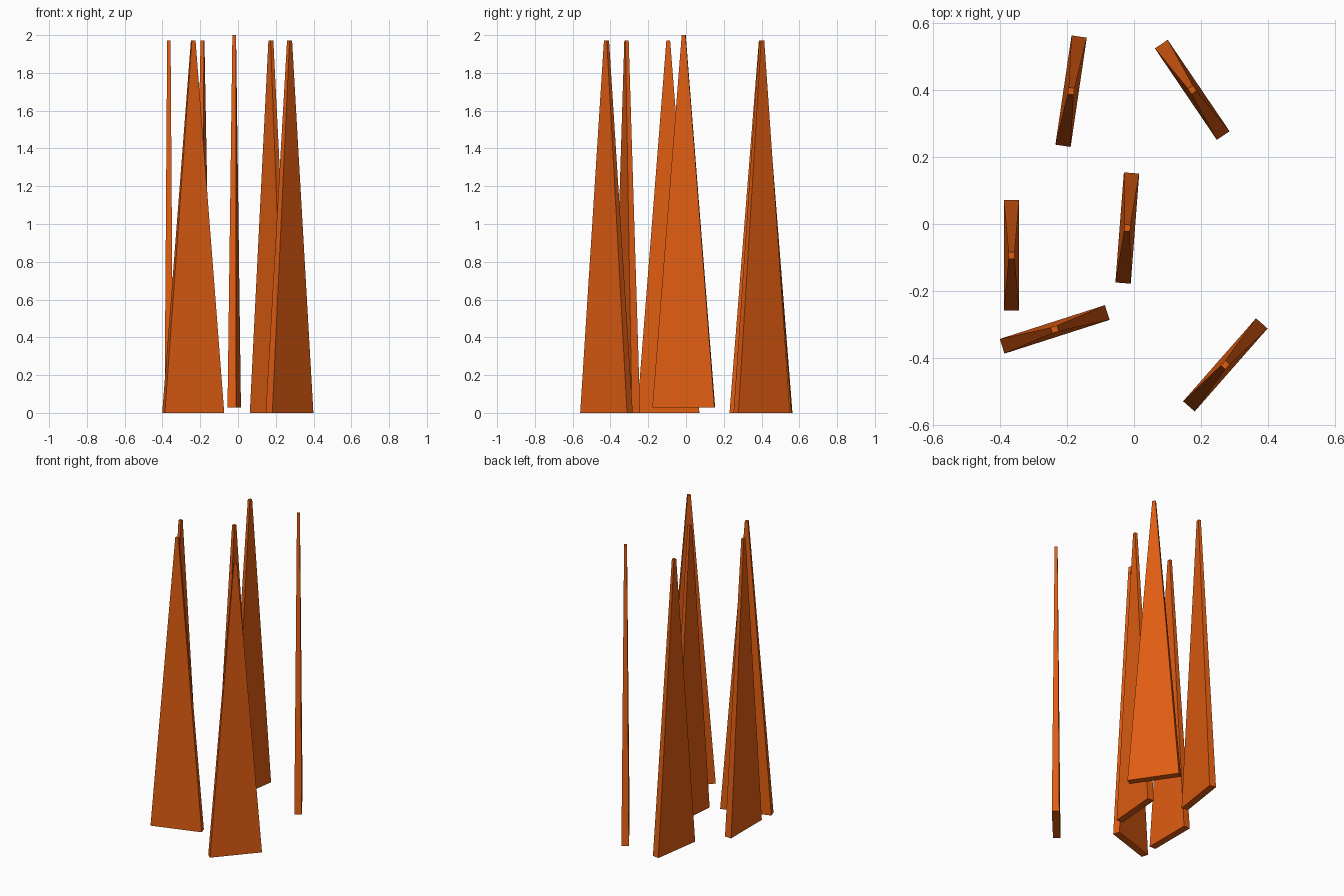
import bpy, bmesh
from math import radians

if "Cube" in bpy.data.objects:
    bpy.data.objects.remove(bpy.data.objects["Cube"])

# Shared orange material
orange = bpy.data.materials.new("orange")
orange.diffuse_color = (0.75, 0.11, 0.006, 1)
orange.use_nodes = True
orange.node_tree.nodes["Principled BSDF"].inputs["Base Color"].default_value = orange.diffuse_color

BASE = (0.33, 0.046)   # length, thickness at the foot
TIP = (0.02, 0.018)    # length, thickness at the top
HEIGHT = 1.972


def blade_mesh():
    """Flat tapering blade: a cube squeezed towards its top."""
    mesh = bpy.data.meshes.new("blade")
    bm = bmesh.new()
    bmesh.ops.create_cube(bm, size=1)
    for v in bm.verts:
        size = TIP if v.co.z > 0 else BASE
        v.co.x *= size[0]
        v.co.y *= size[1]
        v.co.z = (v.co.z + 0.5) * HEIGHT
    bm.to_mesh(mesh)
    bm.free()
    mesh.materials.append(orange)
    return mesh


# Blades: name, x, y, z, turn in degrees
blades = [
    ("center_blade", -0.02, -0.012, 0.028, 85.6),
    ("back_left_blade", -0.188, 0.397, 0, 81.6),
    ("back_right_blade", 0.174, 0.401, 0, -55.9),
    ("left_blade", -0.366, -0.094, 0, 90),
    ("front_left_blade", -0.237, -0.315, 0, 17.8),
    ("front_right_blade", 0.273, -0.421, 0, 48.7),
]
mesh = blade_mesh()
for name, x, y, z, turn in blades:
    blade = bpy.data.objects.new(name, mesh)
    blade.location = (x, y, z)
    blade.rotation_euler.z = radians(turn)
    bpy.context.collection.objects.link(blade)
